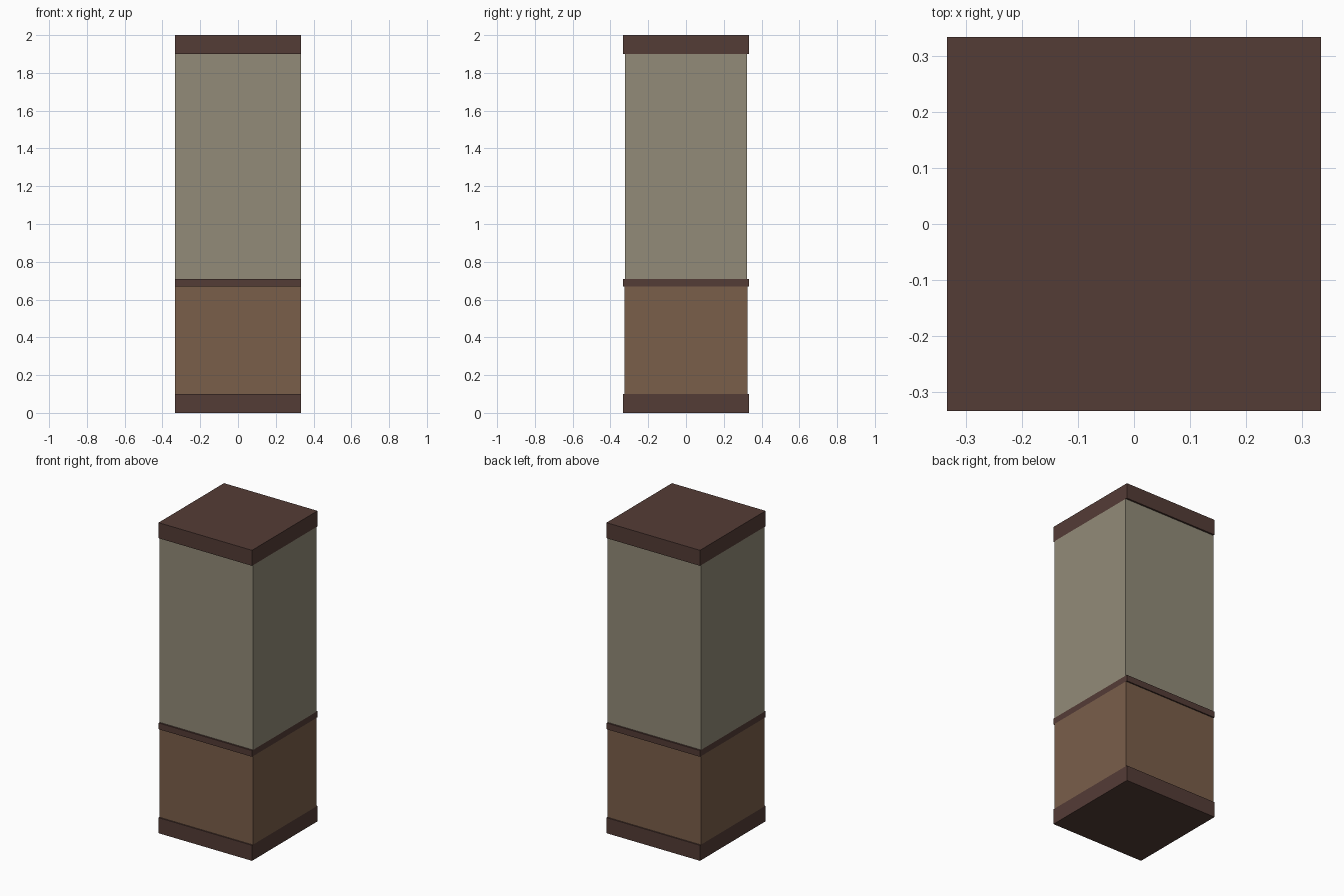
import bpy

if "Cube" in bpy.data.objects:
    bpy.data.objects.remove(bpy.data.objects["Cube"])


def srgb(r, g, b):
    def lin(c):
        c /= 255
        return c / 12.92 if c <= 0.04045 else ((c + 0.055) / 1.055) ** 2.4
    return (lin(r), lin(g), lin(b), 1.0)


def material(name, rgb):
    m = bpy.data.materials.new(name)
    m.diffuse_color = srgb(*rgb)
    m.use_nodes = True
    m.node_tree.nodes["Principled BSDF"].inputs["Base Color"].default_value = m.diffuse_color
    return m


trim = material("dark_brown_trim", (84, 60, 54))
panel = material("brown_panel", (122, 94, 74))
wall = material("beige_wall", (146, 139, 120))


def block(name, half_x, half_y, z0, z1, mat):
    bpy.ops.mesh.primitive_cube_add(size=1, location=(0, 0, (z0 + z1) / 2))
    ob = bpy.context.object
    ob.name = name
    ob.scale = (2 * half_x, 2 * half_y, z1 - z0)
    bpy.ops.object.transform_apply(location=False, rotation=False, scale=True)
    ob.data.materials.append(mat)
    return ob


W = 0.333  # half width of the trims

# Stacked sections, bottom to top; sides are flush in x, recessed in y
block("baseboard", W, W, 0.0, 0.10, trim)
block("lower_panel", W, 0.325, 0.10, 0.67, panel)
block("middle_rail", W, W, 0.67, 0.71, trim)
block("upper_wall", W, 0.322, 0.71, 1.90, wall)
block("top_moulding", W, W, 1.90, 2.0, trim)
